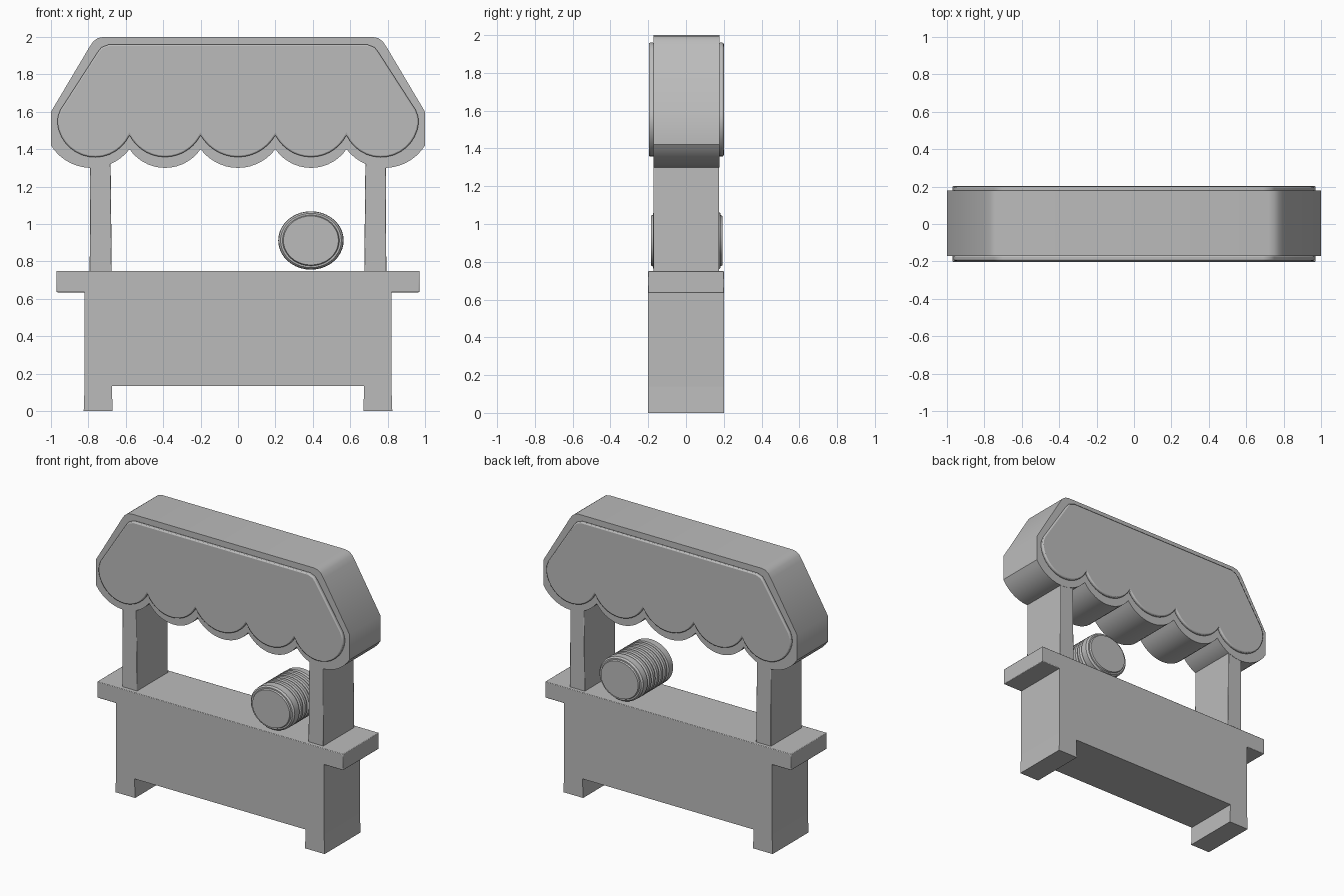
import bpy, bmesh, math
from mathutils import Vector

cube = bpy.data.objects.get("Cube")
if cube:
    bpy.data.objects.remove(cube, do_unlink=True)

grey = bpy.data.materials.new("plain_grey")
grey.use_nodes = True
COLOUR = (0.5, 0.5, 0.5, 1)
grey.diffuse_color = COLOUR
grey.node_tree.nodes["Principled BSDF"].inputs["Base Color"].default_value = COLOUR


def finish(name, bm, bevel=0.0, segments=2):
    """Turn a bmesh into a named, shaded object with optional softened edges."""
    bmesh.ops.recalc_face_normals(bm, faces=bm.faces)
    mesh = bpy.data.meshes.new(name)
    bm.to_mesh(mesh)
    bm.free()
    mesh.materials.append(grey)
    obj = bpy.data.objects.new(name, mesh)
    bpy.context.collection.objects.link(obj)
    bpy.ops.object.select_all(action="DESELECT")
    obj.select_set(True)
    bpy.context.view_layer.objects.active = obj
    bpy.ops.object.shade_smooth_by_angle(angle=math.radians(35))
    if bevel:
        mod = obj.modifiers.new("soft_edges", "BEVEL")
        mod.width = bevel
        mod.segments = segments
        mod.limit_method = "ANGLE"
        mod.angle_limit = math.radians(40)
    return obj


def slab(name, outline, y0, y1, bevel=0.0):
    """Extrude an outline in x and z from y0 to y1."""
    bm = bmesh.new()
    face = bm.faces.new([bm.verts.new((x, y0, z)) for x, z in outline])
    ext = bmesh.ops.extrude_face_region(bm, geom=[face])
    moved = [v for v in ext["geom"] if isinstance(v, bmesh.types.BMVert)]
    bmesh.ops.translate(bm, vec=(0, y1 - y0, 0), verts=moved)
    return finish(name, bm, bevel)


def box(name, x0, x1, z0, z1, depth, bevel=0.004):
    return slab(name, [(x0, z0), (x1, z0), (x1, z1), (x0, z1)], -depth, depth, bevel)


def arc(start, end, sag, steps=14):
    """Points of a downward bulging circular arc, without its last point."""
    a, b = Vector(start), Vector(end)
    half = (b - a).length / 2
    radius = (half * half + sag * sag) / (2 * sag)
    along = (b - a).normalized()
    down = Vector((along.y, -along.x))
    centre = (a + b) / 2 - down * (radius - sag)
    reach = math.asin(half / radius)
    if sag > half:
        reach = math.pi - reach
    points = []
    for i in range(steps):
        t = -reach + 2 * reach * i / steps
        points.append(tuple(centre + along * radius * math.sin(t) + down * radius * math.cos(t)))
    return points


def canopy_outline(shoulder, end, cusp_z, sag, end_sag):
    """Scalloped lower edge from left to right, then the sloped top."""
    cusps = [(x, cusp_z) for x in (-0.58, -0.2, 0.2, 0.58)]
    low = (end[0], end[1])
    points = arc((-low[0], low[1]), cusps[0], end_sag)
    for a, b in zip(cusps, cusps[1:]):
        points += arc(a, b, sag)
    points += arc(cusps[-1], low, end_sag) + [low]
    points += shoulder + [(-x, z) for x, z in reversed(shoulder)]
    return points


# Canopy block with raised panels on both faces
block = [(1.0, 1.6), (0.795, 1.945), (0.775, 1.975), (0.75, 1.994), (0.72, 2.0)]
slab("canopy", canopy_outline(block, (1.0, 1.42), 1.4, 0.1, 0.11), -0.172, 0.178)
panel = [(0.963, 1.575), (0.95, 1.61), (0.75, 1.92), (0.73, 1.945), (0.69, 1.96)]
panel_outline = canopy_outline(panel, (0.966, 1.54), 1.475, 0.117, 0.15)
slab("canopy_front_panel", panel_outline, -0.197, -0.168, 0.008)
slab("canopy_back_panel", panel_outline, 0.174, 0.2, 0.008)

# Counter, its base and the feet
box("counter_top", -0.97, 0.97, 0.635, 0.75, 0.202)
box("counter_base", -0.82, 0.82, 0.135, 0.64, 0.202, 0.0)
for side, s in (("left", 1), ("right", -1)):
    # Feet flare slightly towards the ground
    slab(side + "_foot", [(s * 0.67, 0), (s * 0.825, 0), (s * 0.82, 0.14), (s * 0.675, 0.14)],
         -0.202, 0.202)
    # Posts carry the canopy
    slab(side + "_post", [(s * 0.675, 0.74), (s * 0.793, 0.74), (s * 0.79, 1.42), (s * 0.682, 1.42)],
         -0.172, 0.176, 0.004)

# Ribbed barrel lying across the counter: (y, radius) profile swept round its axis
profile = [(-0.186, 0), (-0.186, 0.84), (-0.176, 0.87), (-0.176, 0.93), (-0.165, 0.99),
           (-0.115, 1.0)]
RIBS = 5
for i in range(RIBS):
    y = -0.11 + i * 0.22 / RIBS
    profile += [(y, 0.93), (y + 0.01, 0.93), (y + 0.016, 1.0), (y + 0.038, 1.0)]
profile += [(0.115, 0.93), (0.125, 1.0), (0.17, 0.99), (0.182, 0.93), (0.182, 0.87),
            (0.192, 0.84), (0.192, 0)]
bm = bmesh.new()
verts = [bm.verts.new((r, y, 0)) for y, r in profile]
edges = [bm.edges.new(pair) for pair in zip(verts, verts[1:])]
bmesh.ops.spin(bm, geom=verts + edges, cent=(0, 0, 0), axis=(0, 1, 0),
               angle=math.tau, steps=40, use_duplicate=False)
bmesh.ops.remove_doubles(bm, verts=bm.verts, dist=0.0005)
bmesh.ops.scale(bm, vec=(0.175, 1, 0.156), verts=bm.verts)
bmesh.ops.translate(bm, vec=(0.39, 0, 0.912), verts=bm.verts)
finish("barrel", bm)
